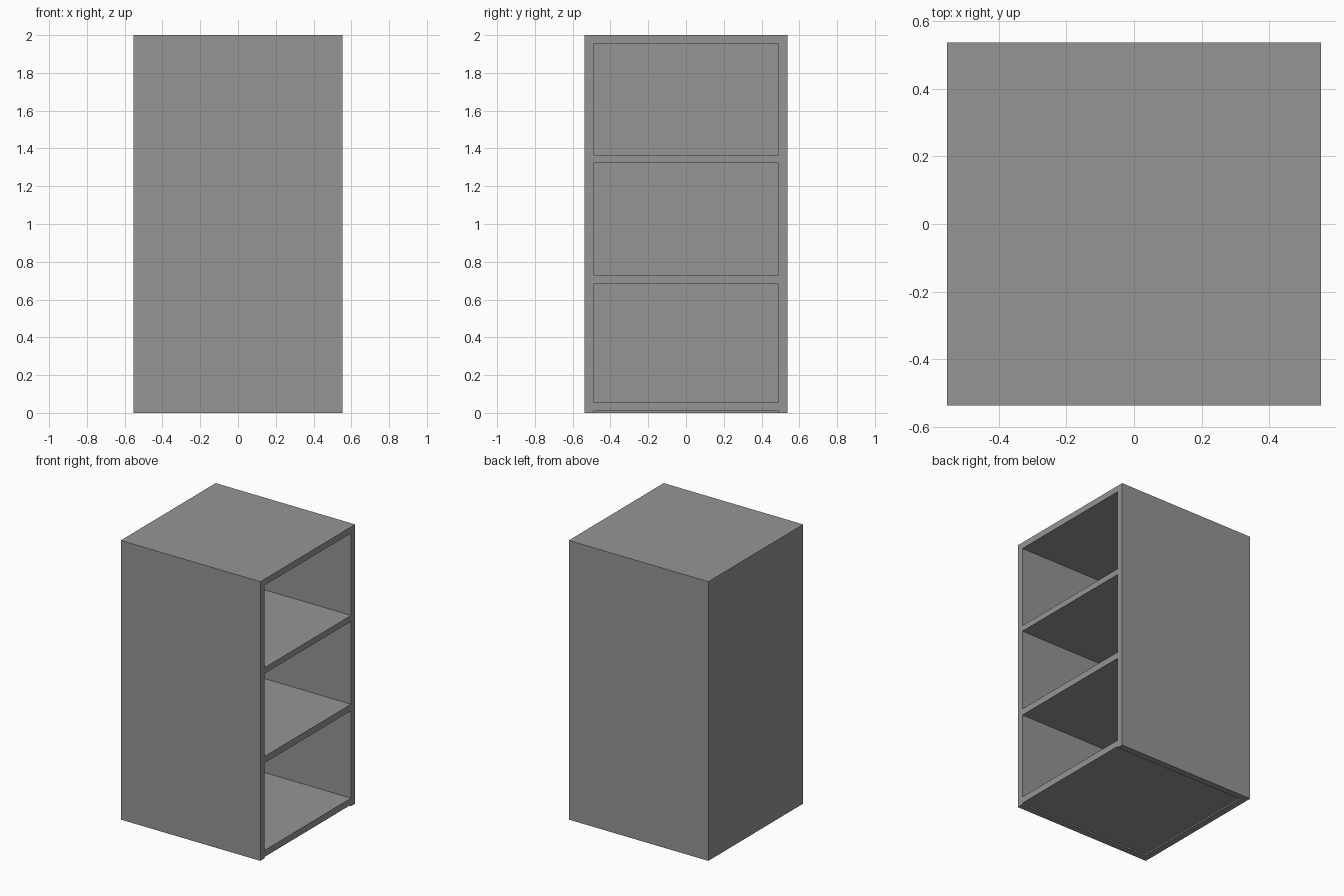
import bpy

if "Cube" in bpy.data.objects:
    bpy.data.objects.remove(bpy.data.objects["Cube"])

grey = bpy.data.materials.new("plain grey")
grey.diffuse_color = (0.30, 0.30, 0.295, 1)
grey.use_nodes = True
grey.node_tree.nodes["Principled BSDF"].inputs["Base Color"].default_value = grey.diffuse_color


def box(name, x0, x1, y0, y1, z0, z1):
    bpy.ops.mesh.primitive_cube_add(
        size=1, location=((x0 + x1) / 2, (y0 + y1) / 2, (z0 + z1) / 2))
    o = bpy.context.object
    o.name = name
    o.scale = (x1 - x0, y1 - y0, z1 - z0)
    bpy.ops.object.transform_apply(location=False, rotation=False, scale=True)
    o.data.materials.append(grey)
    return o


X, Y, T = 0.553, 0.537, 0.047      # half width, half depth, board thickness
BACK = -X + 0.05                   # inner face of the back panel

# Closed back panel on the -x side, the open side faces +x
box("back_panel", -X, BACK, -Y, Y, 0, 2)

# Side walls reach the ground
for name, s in (("front_wall", -1), ("rear_wall", 1)):
    a, b = sorted((s * Y, s * (Y - T)))
    box(name, BACK, X, a, b, 0, 2)

# Bottom board slightly raised, two shelves and the top board
for name, z0, z1 in (("bottom_board", 0.01, 0.057), ("lower_shelf", 0.683, 0.73),
                     ("upper_shelf", 1.323, 1.366), ("top_board", 1.955, 2.0)):
    box(name, BACK, X, -Y + T, Y - T, z0, z1)
